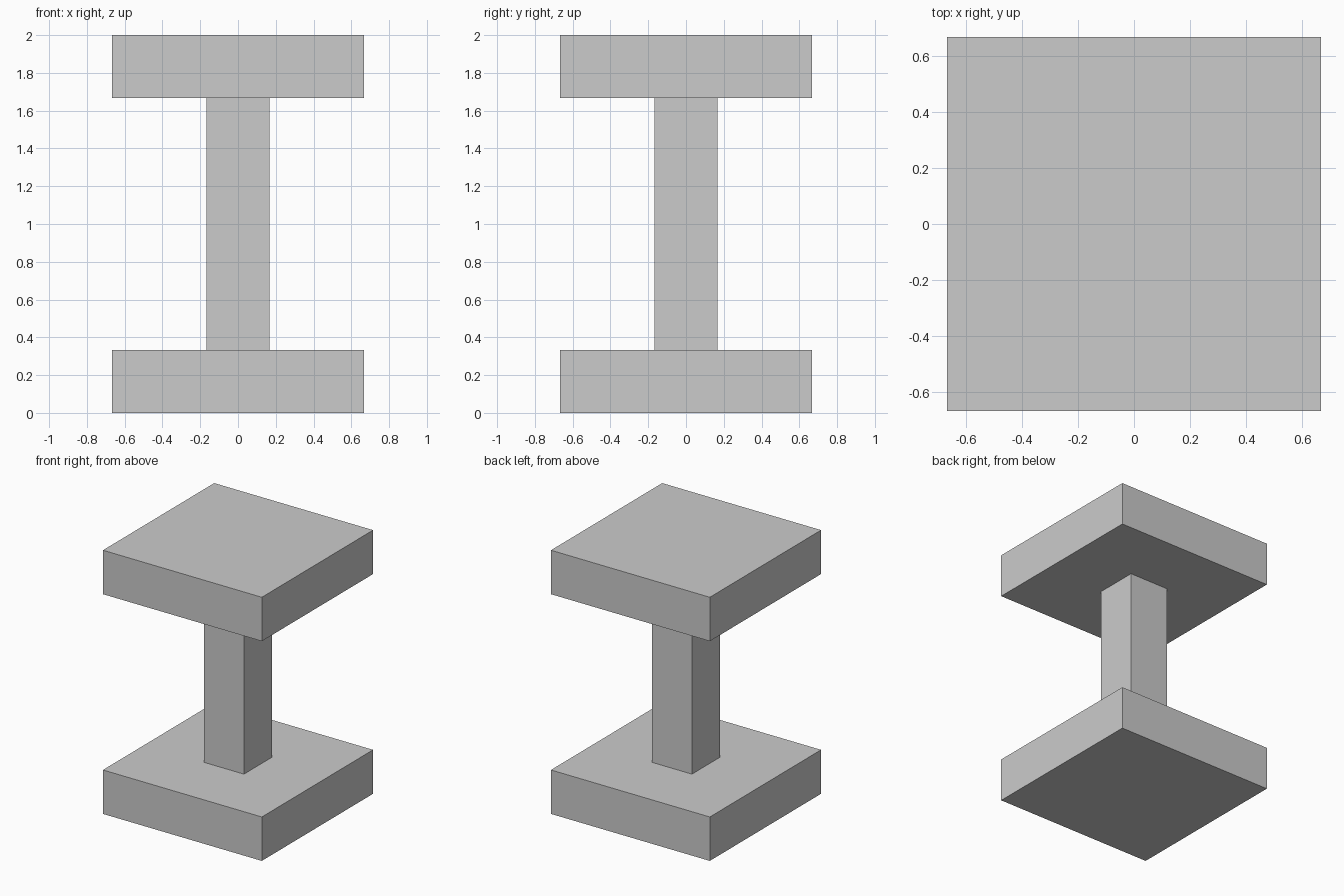
import bpy

if "Cube" in bpy.data.objects:
    bpy.data.objects.remove(bpy.data.objects["Cube"])

U = 1 / 3  # the model sits on a grid of thirds


def box(name, width, z0, z1):
    """Square block centred on the z axis, from z0 up to z1."""
    bpy.ops.mesh.primitive_cube_add(size=1, location=(0, 0, (z0 + z1) / 2))
    ob = bpy.context.object
    ob.name = name
    ob.scale = (width, width, z1 - z0)
    bpy.ops.object.transform_apply(location=False, rotation=False, scale=True)
    return ob


# Bottom slab, square post and matching top slab
box("base_slab", 4 * U, 0, U)
box("post", U, U, 5 * U)
box("top_slab", 4 * U, 5 * U, 6 * U)
